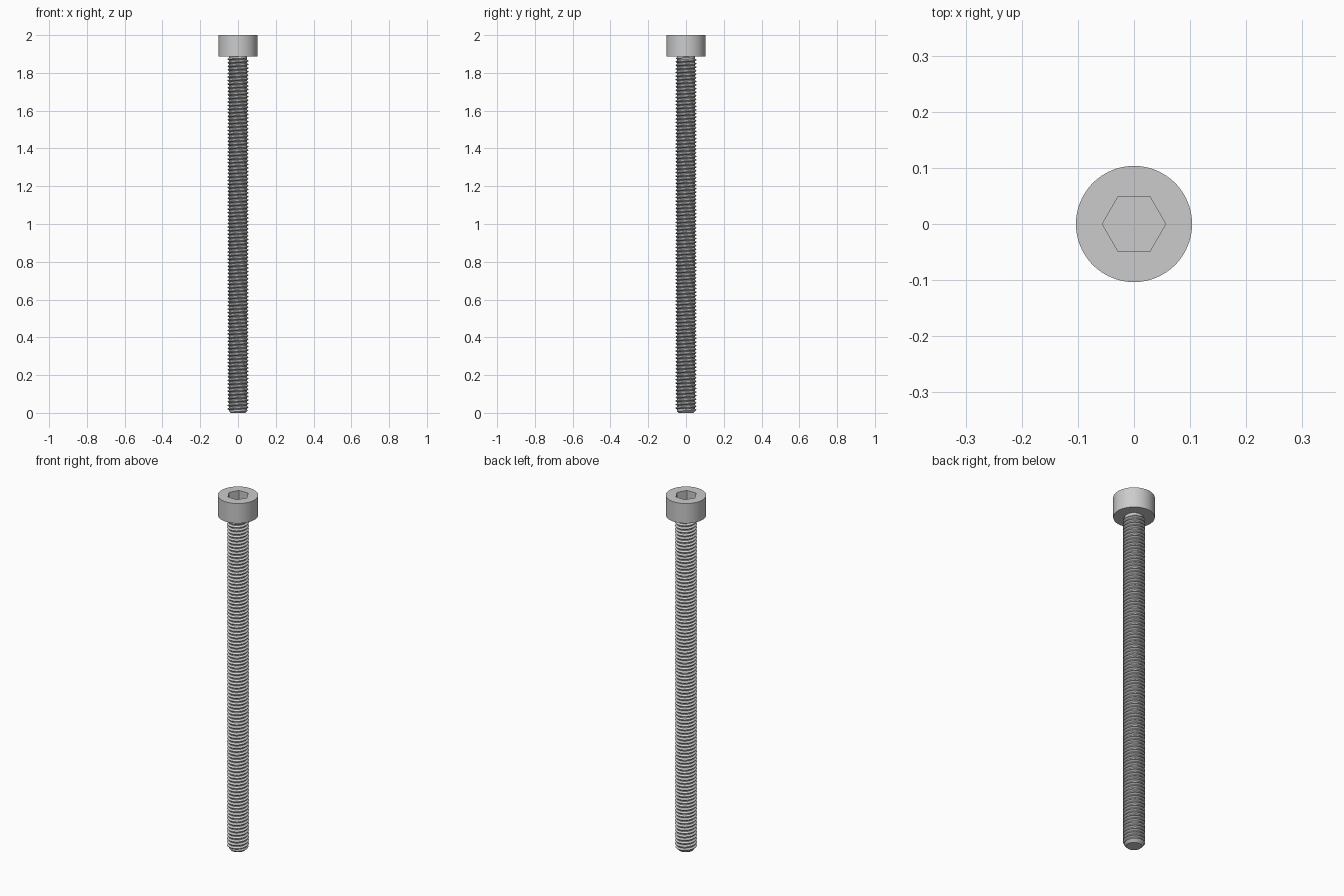
import bpy, bmesh, math
from mathutils import Vector

if "Cube" in bpy.data.objects:
    bpy.data.objects.remove(bpy.data.objects["Cube"])

HEAD_R, HEAD_BASE, TOP = 0.1035, 1.888, 2.0
MAJOR, MINOR, TIP_R = 0.0555, 0.0465, 0.039
PITCH, SEGMENTS = 0.0189, 40
NECK_TOP = HEAD_BASE + 0.004      # shank ends just inside the head
THREAD_END = 1.884

steel = bpy.data.materials.new("grey steel")
steel.use_nodes = True
colour = (0.6, 0.6, 0.6, 1)
steel.diffuse_color = colour
steel.node_tree.nodes["Principled BSDF"].inputs["Base Color"].default_value = colour


def finish(obj):
    """Give the part its material and smooth its round faces."""
    obj.data.materials.clear()
    obj.data.materials.append(steel)
    bpy.ops.object.select_all(action='DESELECT')
    obj.select_set(True)
    bpy.context.view_layer.objects.active = obj
    bpy.ops.object.shade_smooth_by_angle(angle=math.radians(30))


def cylinder(name, sides, radius, z0, z1, turn=0):
    bpy.ops.mesh.primitive_cylinder_add(
        vertices=sides, radius=radius, depth=z1 - z0,
        location=(0, 0, (z0 + z1) / 2), rotation=(0, 0, turn))
    bpy.context.object.name = name
    return bpy.context.object


# Cylindrical head with a hexagonal socket
head = cylinder("socket_head", 96, HEAD_R, HEAD_BASE, TOP)
cutter = cylinder("socket_cutter", 6, 0.0565, TOP - 0.058, TOP + 0.05, math.pi / 6)
cutter.hide_render = True
bpy.context.view_layer.objects.active = head
cut = head.modifiers.new("hex_socket", 'BOOLEAN')
cut.operation, cut.solver, cut.object = 'DIFFERENCE', 'EXACT', cutter
bpy.ops.object.modifier_apply(modifier=cut.name)
bpy.data.objects.remove(cutter)
finish(head)

# Threaded shank: one tooth profile swept along a right-handed helix
bm = bmesh.new()
profile = [(MINOR, 0), (MINOR, 0.2), (MAJOR, 0.54), (MAJOR, 0.66), (MINOR, 1)]
verts = [bm.verts.new((r, 0, (t - 1) * PITCH)) for r, t in profile]
edges = [bm.edges.new(pair) for pair in zip(verts, verts[1:])]
turns = math.ceil(NECK_TOP / PITCH) + 2
bmesh.ops.spin(bm, geom=verts + edges, cent=(0, 0, 0), axis=(0, 0, 1),
               dvec=(0, 0, PITCH / SEGMENTS), angle=turns * math.tau,
               steps=turns * SEGMENTS, use_duplicate=False)

# Trim the sweep to a chamfered tip and a plain neck under the head
for v in bm.verts:
    z = min(max(v.co.z, 0), NECK_TOP)
    r = math.hypot(v.co.x, v.co.y)
    limit = min(TIP_R + z, MINOR + max(THREAD_END - z, 0))
    scale = min(r, limit) / r
    v.co = Vector((v.co.x * scale, v.co.y * scale, z))
bmesh.ops.remove_doubles(bm, verts=bm.verts, dist=0.00005)
bmesh.ops.holes_fill(bm, edges=[e for e in bm.edges if e.is_boundary], sides=0)
bmesh.ops.recalc_face_normals(bm, faces=bm.faces)

mesh = bpy.data.meshes.new("threaded_shank")
bm.to_mesh(mesh)
bm.free()
shank = bpy.data.objects.new("threaded_shank", mesh)
bpy.context.collection.objects.link(shank)
finish(shank)
